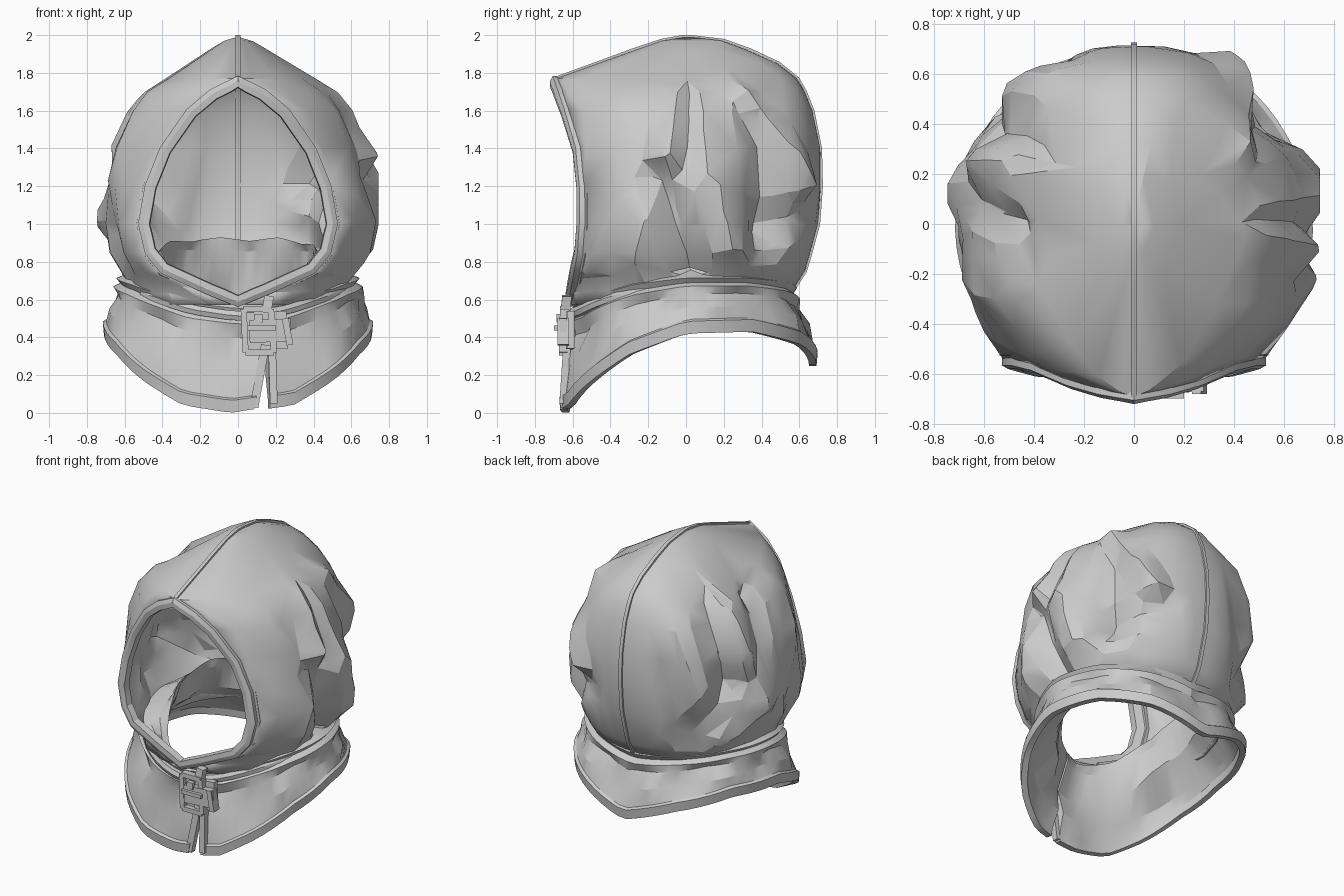
import bpy, bmesh, math, random
from mathutils import Vector

if "Cube" in bpy.data.objects:
    bpy.data.objects.remove(bpy.data.objects["Cube"])
random.seed(4)

# ---------- helpers ----------
def table(rows, k):
    """Linear interpolation of a table keyed on its first column."""
    k = min(max(k, rows[0][0]), rows[-1][0])
    for p, q in zip(rows, rows[1:]):
        if k <= q[0]:
            f = (k - p[0]) / (q[0] - p[0])
            return [u + (v - u) * f for u, v in zip(p[1:], q[1:])]

def build(name, verts, faces, thick=0, angle=28, decimate=0):
    bm = bmesh.new()
    vs = [bm.verts.new(v) for v in verts]
    for f in faces:
        bm.faces.new([vs[i] for i in f])
    bmesh.ops.remove_doubles(bm, verts=bm.verts, dist=0.0015)
    bmesh.ops.recalc_face_normals(bm, faces=bm.faces)
    if thick:
        c = Vector((0, 0, 1.1))
        if sum(f.normal.dot(f.calc_center_median() - c) for f in bm.faces) < 0:
            bmesh.ops.reverse_faces(bm, faces=bm.faces)
    me = bpy.data.meshes.new(name)
    bm.to_mesh(me)
    bm.free()
    ob = bpy.data.objects.new(name, me)
    bpy.context.collection.objects.link(ob)
    bpy.ops.object.select_all(action='DESELECT')
    ob.select_set(True)
    bpy.context.view_layer.objects.active = ob
    if decimate:
        ob.modifiers.new("facets", 'DECIMATE').ratio = decimate
        bpy.ops.object.modifier_apply(modifier="facets")
    bpy.ops.object.shade_smooth_by_angle(angle=math.radians(angle))
    if thick:
        m = ob.modifiers.new("thickness", 'SOLIDIFY')
        m.thickness, m.offset = thick, -1
    return ob

def loft(name, rings, closed_path=False, angle=28):
    """Skin a list of closed cross-sections."""
    n, m = len(rings), len(rings[0])
    verts = [p for r in rings for p in r]
    faces = []
    for i in range(n if closed_path else n - 1):
        for j in range(m):
            k, l = (i + 1) % n, (j + 1) % m
            faces.append((i * m + j, k * m + j, k * m + l, i * m + l))
    if not closed_path:
        faces += [tuple(range(m)), tuple((n - 1) * m + j for j in range(m))]
    return build(name, verts, faces, angle=angle)

def sweep(name, path, section, axis, closed=False):
    """Sweep a section of (normal, axis) offsets along a planar-ish path."""
    b, n, rings = Vector(axis), len(path), []
    for i, p in enumerate(path):
        q0 = path[(i - 1) % n] if closed or i else p
        q1 = path[(i + 1) % n] if closed or i < n - 1 else p
        nor = (q1 - q0).cross(b).normalized()
        rings.append([p + nor * u + b * v for u, v in section])
    return loft(name, rings, closed)

def bar(name, p, q, w, d):
    """Box between two points; w across the front, d in depth."""
    h, e = w / 2, d / 2
    return sweep(name, [Vector(p), Vector(q)], [(-h, -e), (h, -e), (h, e), (-h, e)], (0, 1, 0))

# ---------- hood shell ----------
# z, opening half width, hood half width, front y, back y
HOOD = [(.575, 0, .55, -.61, .52), (.64, .16, .57, -.60, .56), (.75, .40, .62, -.58, .63),
        (.85, .48, .68, -.56, .66), (1.0, .515, .70, -.55, .70), (1.2, .48, .68, -.55, .715),
        (1.4, .40, .65, -.57, .71), (1.6, .26, .56, -.63, .67), (1.7, .14, .48, -.665, .63),
        (1.77, 0, .38, -.69, .59), (1.85, 0, .26, -.47, .49), (1.92, 0, .16, -.28, .34),
        (1.97, 0, .07, -.13, .2), (1.99, 0, .005, -.02, .03)]
# cloth folds: azimuth, z -> azimuth, z, width, height (right positive, 180 = back)
FOLDS = [(88, 1.84, 82, 1.35, .14, .05), (82, 1.35, 68, .8, .14, .05), (97, 1.75, 100, 1.2, .14, .03),
         (100, 1.2, 109, .88, .18, .08), (78, 1.25, 92, .78, .12, -.09), (92, 1.7, 90, 1.3, .08, -.05),
         (130, 1.55, 128, .95, .18, -.09), (122, 1.78, 150, 1.22, .12, .07), (130, 1.0, 158, 1.08, .13, -.06),
         (55, 1.6, 62, 1.1, .16, .03), (-60, 1.65, -75, 1.1, .16, .04), (-75, 1.1, -68, .8, .14, -.05),
         (-62, 1.84, -92, 1.65, .1, -.04), (-92, 1.65, -105, 1.2, .13, -.06),
         (-115, 1.65, -102, 1.08, .16, .06), (-132, 1.7, -122, 1.2, .13, -.06),
         (-122, 1.2, -142, .85, .14, -.05), (-150, 1.6, -137, 1.15, .15, .04),
         (-100, 1.0, -125, .8, .12, .04), (-158, 1.35, -150, .95, .13, -.03)]

def fold_height(a, z):
    h = 0
    for a0, z0, a1, z1, w, amp in FOLDS:
        p, q = Vector((a0 * .0115, z0)), Vector((a1 * .0115, z1))
        v, d = Vector((a * .0115, z)), q - p
        t = min(max((v - p).dot(d) / d.length_squared, 0), 1)
        h += amp * max(0, 1 - (v - p - d * t).length / w)
    return h

LEVELS = sorted({r[0] for r in HOOD} | {round(.62 + .025 * i, 3) for i in range(46)})
N = 60
rows = []
for z in LEVELS:
    w, X, yf, yb = table(HOOD, z)
    ef = .85 + .5 * min(1, max(0, (z - 1.6) / .17))   # the front pinches into a ridge near the top
    t0 = math.asin((w / X) ** (1 / ef))
    row = []
    for side in (1, -1):
        half = []
        for j in range(N + 1):
            s = j / N
            t = t0 + (math.pi - t0) * s
            e = ef if t < math.pi / 2 else .85
            x = side * X * max(0, math.sin(t)) ** e if 0 < j < N else side * w * (j == 0)
            y = yf + (yb - yf) * (math.cos(t0) - math.cos(t)) / (math.cos(t0) + 1)
            fade = max(0, min(1, 5 * s, 6 * (1 - s), (1.93 - z) * 5, (z - .62) * 7))
            out = Vector((x, y, 0)).normalized()
            p = Vector((x, y, z)) + out * fade * fold_height(math.degrees(math.atan2(x, -y)), z)
            p.x = min(max(p.x, -.745), .745)
            half.append(p)
        row += half if side == 1 else half[-2::-1]
    rows.append(row)
M = 2 * N + 1
build("hood_shell", [p for r in rows for p in r],
      [(i * M + j, i * M + j + 1, (i + 1) * M + j + 1, (i + 1) * M + j)
       for i in range(len(rows) - 1) for j in range(M - 1)], thick=.02, angle=22, decimate=.05)

# ---------- face opening trim ----------
rim = []
for z in [.575, .61, .64, .7, .75, .8, .85, .92, 1.0, 1.1, 1.2, 1.3, 1.4, 1.5, 1.6, 1.65, 1.7, 1.74, 1.77]:
    w, _, yf, _ = table(HOOD, z)
    rim.append(Vector((w, yf, z)))
rim += [Vector((-p.x, p.y, p.z)) for p in rim[-2:0:-1]]
sgn = 1 if (rim[9] - rim[7]).cross(Vector((0, 1, 0))).x > 0 else -1
sweep("face_opening_trim", rim,
      [(.01 * sgn, .05), (.014 * sgn, -.015), (-.012 * sgn, -.03), (-.045 * sgn, -.03), (-.05 * sgn, .02)],
      (0, 1, 0), closed=True)
# stitched hem behind the trim, one strip per side
half_rim = [Vector((p.x, p.y, p.z)) for p in rim[2:18]]
for name, s in (("trim_hem_right", 1), ("trim_hem_left", -1)):
    sweep(name, [Vector((p.x * s, p.y, p.z)) for p in half_rim],
          [(.026 * sgn * s, .06), (.022 * sgn * s, .025), (0, .015), (0, .06)], (0, 1, 0))

# ---------- centre seam ----------
seam = [Vector((0, r[3], r[0])) for r in HOOD if r[0] >= 1.77]
seam += [Vector((0, r[4], r[0])) for r in HOOD[::-1] if r[0] >= .64]
s2 = 1 if (seam[3] - seam[1]).cross(Vector((1, 0, 0))).z > 0 else -1
sweep("centre_seam", seam, [(.01 * s2, -.012), (.01 * s2, .012), (-.03 * s2, .012), (-.03 * s2, -.012)], (1, 0, 0))

# ---------- shoulder collar with neck lining ----------
# azimuth, bottom z, bottom r, top z, top r, neck ring z, neck ring r
COLLAR = [(0, 0, .645, .58, .60, .57, .55), (25, .04, .68, .61, .59, .62, .50),
          (45, .17, .70, .66, .60, .72, .44), (65, .31, .70, .70, .62, .80, .41),
          (90, .42, .70, .73, .64, .86, .41), (120, .43, .69, .73, .62, .90, .42),
          (150, .36, .70, .71, .60, .92, .41), (180, .24, .68, .68, .58, .92, .38)]
COLS = 64
rings = []
for i in range(COLS + 1):
    u = i / COLS
    a = 14.5 + 358 * u
    zb, rb, zt, rt, zr, rr = table(COLLAR, min(a, abs(360 - a)))
    H = zt - zb
    tri = lambda i: abs((i % 8) - 4) / 4 - .5
    lean = 1 if a < 180 else -1            # creases slant towards the buckle
    k, kd = tri(i), tri(i + 2 * lean)
    j1, j2 = .045 * k + random.uniform(-.005, .005), -.035 * k
    jz = .02 * k * min(1, 4 * u, 4 * (1 - u))
    prof = [(rt - .05, zt + .01), (rr + .05 + j2, zr - .06), (rr, zr + jz), (rr + .015 + j2, zr - .1 * (zr - zb)),
            (rr + .05 + j1, zr + (zb - zr) * .45), (rb - .07 + j2 * .7, zb + .3 * H), (rb - .035, zb + .05), (rb - .03, zb),
            (rb + .01, zb), (rb + .016, zb + .065), (rb - .002, zb + .075),
            ((rb + rt) / 2 + .008 + j1, zb + .45 * H), (rt + .01 + .04 * kd, zb + .68 * H),
            (rt + .022, zb + .81 * H), (rt - .015, zb + .87 * H), (rt + .006, zb + .95 * H), (rt - .03, zt)]
    ring = []
    for r, z in prof:
        # slit: the left flap swings away towards the hem
        gap = 5.5 * max(0, 1 - max(0, z) / .35) * max(0, (u - .9) / .1)
        ang = math.radians(a - gap)
        ring.append(Vector((r * math.sin(ang), -r * math.cos(ang), z)))
    rings.append(ring)
loft("shoulder_collar", rings, angle=20)

# ---------- trims along the front slit ----------
bar("slit_trim_left", (.085, -.645, .03), (.145, -.63, .36), .045, .04)
bar("slit_trim_right", (.19, -.65, .05), (.18, -.63, .36), .04, .04)

# ---------- neck straps leading to the buckle ----------
for name, s, a0, a1 in (("strap_right", 1, 8, 70), ("strap_left", -1, -2, 60)):
    path = []
    for i in range(9):
        f = i / 8
        a = a0 + (a1 - a0) * f
        _, _, zt, rt, _, _ = table(COLLAR, abs(a))
        ang = math.radians(a) * s
        r = rt + .03 - .05 * f
        path.append(Vector((r * math.sin(ang), -r * math.cos(ang), zt - .07 + .02 * f)))
    sweep(name, path, [(-.025, -.01), (.0, -.022), (.025, -.01), (.025, .02), (-.025, .02)], (0, 1, 0))

# ---------- buckle ----------
corners = [(.03, -.645, .55), (.175, -.645, .55), (.19, -.65, .32), (.04, -.65, .32)]
for i in range(4):
    bar("buckle_frame_%d" % (i + 1), corners[i], corners[(i + 1) % 4], .032, .045)
bar("buckle_tongue", (.06, -.66, .43), (.28, -.65, .44), .12, .04)
bar("buckle_backing", (.03, -.62, .43), (.26, -.61, .44), .2, .04)
bar("buckle_pin", (.05, -.685, .45), (.2, -.685, .45), .025, .025)
bar("buckle_loop_side", (.275, -.65, .36), (.25, -.65, .5), .035, .06)
bar("buckle_knot", (.15, -.64, .53), (.165, -.63, .62), .05, .05)
bar("buckle_stud", (.085, -.67, .50), (.13, -.67, .50), .045, .03)
